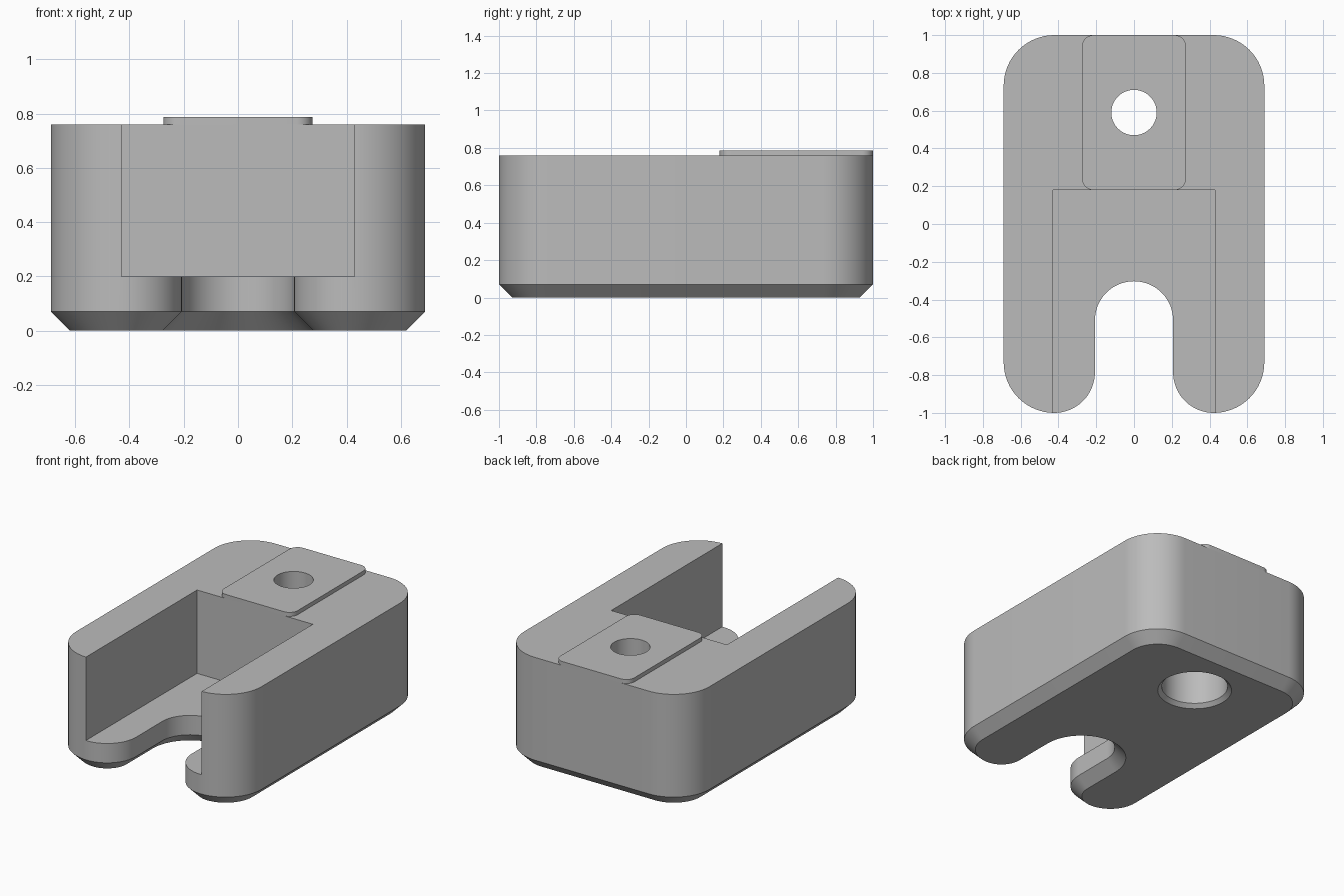
import bpy, bmesh
from math import sin, cos, radians

if "Cube" in bpy.data.objects:
    bpy.data.objects.remove(bpy.data.objects["Cube"])

TOP, CHAMFER, FLOOR, PAD_TOP = 0.76, 0.07, 0.2, 0.787
POCKET_X, POCKET_Y = 0.43, 0.18
GREY = (0.5, 0.5, 0.5, 1)

grey = bpy.data.materials.new("plain grey")
grey.use_nodes = True
grey.diffuse_color = GREY
grey.node_tree.nodes["Principled BSDF"].inputs["Base Color"].default_value = GREY


def arc(cx, cy, r, start, end, steps=16):
    angles = [radians(start + (end - start) * i / steps) for i in range(steps + 1)]
    return [(cx + r * cos(a), cy + r * sin(a)) for a in angles]


def circle(r):
    return arc(0, 0.59, r, 0, 360, 64)[:-1]


def rounded_box(x, y0, y1, r):
    return (arc(x - r, y1 - r, r, 0, 90, 8) + arc(r - x, y1 - r, r, 90, 180, 8)
            + arc(r - x, y0 + r, r, 180, 270, 8) + arc(x - r, y0 + r, r, 270, 360, 8))


def body_outline(inset):
    """One half from the slot tip round to the back, then mirrored."""
    half = (arc(0, -0.51, 0.207 + inset, 90, 0)
            + arc(0.422, -0.785, 0.215 - inset, 180, 270)
            + arc(0.422, -0.732, 0.268 - inset, 270, 360)[1:]
            + arc(0.422, 0.732, 0.268 - inset, 0, 90))
    return half + [(-x, y) for x, y in reversed(half[1:])]


def loft(name, sections):
    """Closed solid through (outline, height) sections."""
    bm = bmesh.new()
    rings = [[bm.verts.new((x, y, z)) for x, y in pts] for pts, z in sections]
    bm.faces.new(rings[0])
    bm.faces.new(rings[-1])
    n = len(rings[0])
    for low, high in zip(rings, rings[1:]):
        for i in range(n):
            j = (i + 1) % n
            bm.faces.new((low[i], low[j], high[j], high[i]))
    bmesh.ops.recalc_face_normals(bm, faces=bm.faces)
    mesh = bpy.data.meshes.new(name)
    bm.to_mesh(mesh)
    bm.free()
    mesh.materials.append(grey)
    ob = bpy.data.objects.new(name, mesh)
    bpy.context.collection.objects.link(ob)
    return ob


def cut(ob, cutter):
    mod = ob.modifiers.new("cut", "BOOLEAN")
    mod.operation, mod.solver, mod.object = "DIFFERENCE", "EXACT", cutter
    bpy.context.view_layer.objects.active = ob
    bpy.ops.object.modifier_apply(modifier=mod.name)


# Main block with slotted front and chamfered foot
body = loft("body", [(body_outline(CHAMFER), 0), (body_outline(0), CHAMFER), (body_outline(0), TOP)])

# Raised pad around the screw hole
pad_shape = rounded_box(0.275, POCKET_Y, 1.0, 0.06)
pad = loft("raised_pad", [(pad_shape, TOP), (pad_shape, PAD_TOP)])

# Cutters: open pocket, and stepped hole with a chamfered mouth
pocket_shape = [(-POCKET_X, -1.2), (POCKET_X, -1.2), (POCKET_X, POCKET_Y), (-POCKET_X, POCKET_Y)]
pocket = loft("pocket_cutter", [(pocket_shape, FLOOR), (pocket_shape, 1)])
hole = loft("hole_cutter", [(circle(0.256), -0.025), (circle(0.206), 0.025), (circle(0.206), 0.5),
                            (circle(0.12), 0.5), (circle(0.12), 1)])
cut(body, pocket)
cut(body, hole)
cut(pad, hole)
for helper in (pocket, hole):
    bpy.data.objects.remove(helper)

# Smooth curves, sharp edges
for ob in (body, pad):
    bpy.ops.object.select_all(action="DESELECT")
    ob.select_set(True)
    bpy.context.view_layer.objects.active = ob
    bpy.ops.object.shade_smooth_by_angle(angle=radians(30))
